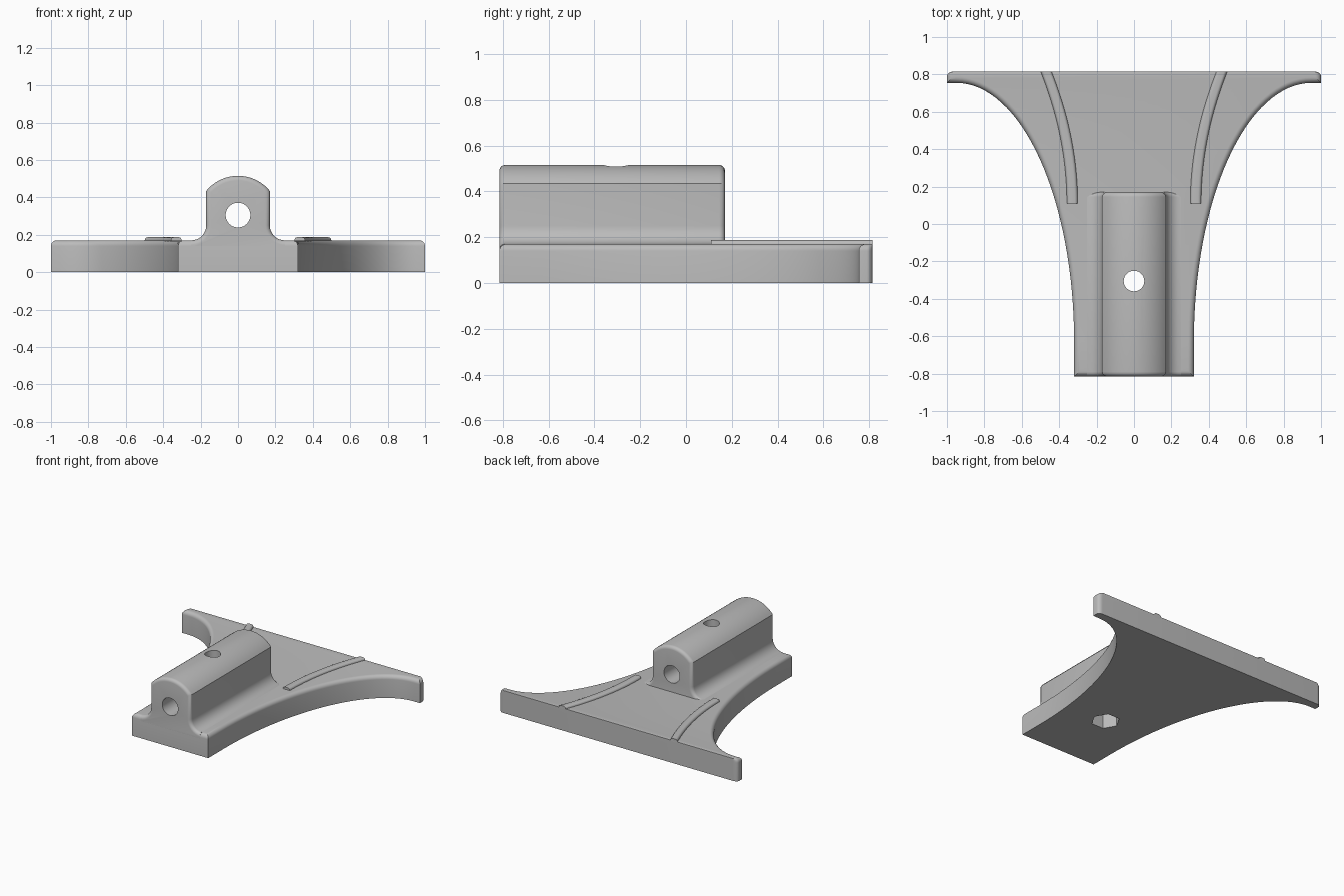
import bpy, bmesh
from math import sin, cos, asin, pi
from mathutils import Matrix

if "Cube" in bpy.data.objects:
    bpy.data.objects.remove(bpy.data.objects["Cube"], do_unlink=True)

grey = bpy.data.materials.new("plain grey")
grey.use_nodes = True
colour = (0.5, 0.5, 0.5, 1)
grey.diffuse_color = colour
grey.node_tree.nodes["Principled BSDF"].inputs["Base Color"].default_value = colour


def to_object(name, bm):
    bmesh.ops.recalc_face_normals(bm, faces=bm.faces[:])
    mesh = bpy.data.meshes.new(name)
    bm.to_mesh(mesh)
    bm.free()
    mesh.materials.append(grey)
    obj = bpy.data.objects.new(name, mesh)
    bpy.context.collection.objects.link(obj)
    return obj


def loft(name, rings):
    """Skin a row of closed rings and cap both ends."""
    bm = bmesh.new()
    rows = [[bm.verts.new(p) for p in ring] for ring in rings]
    n = len(rows[0])
    for a, b in zip(rows, rows[1:]):
        for i in range(n):
            j = (i + 1) % n
            bm.faces.new((a[i], a[j], b[j], b[i]))
    bm.faces.new(rows[0][::-1])
    bm.faces.new(rows[-1])
    return to_object(name, bm)


def mirrored(half):
    return half + [(-x, v) for x, v in reversed(half) if x > 1e-6]


def quarter(steps):
    return [i / steps * pi / 2 for i in range(steps + 1)]


def select_only(obj):
    bpy.ops.object.select_all(action='DESELECT')
    obj.select_set(True)
    bpy.context.view_layer.objects.active = obj


# Base plate: flared outline, with a rounded upper edge except at the back
FRONT, BACK, THICK = -0.815, 0.815, 0.17


def plate_outline(d):
    half = [(0.32 - d, FRONT + d)]
    half += [(0.95 - (0.63 + d) * cos(t), -0.63 + (1.385 + d) * sin(t)) for t in quarter(32)]
    half += [(1 - d, 0.755 + d)]
    half += [(0.965 + (0.035 - d) * cos(t), 0.79 + 0.025 * sin(t)) for t in quarter(6)]
    return mirrored(half)


edge = 0.03
levels = [(0, 0)] + [(edge * (1 - cos(t)), THICK - edge + edge * sin(t)) for t in quarter(6)]
plate = loft("base_plate", [[(x, y, z) for x, y in plate_outline(d)] for d, z in levels])


# Arched housing: filleted feet, upright sides, rounded ends
def housing_profile(d):
    half = [(0.25, 0.13)]
    half += [(0.25 - (0.08 + d) * sin(t), 0.25 - (0.08 + d) * cos(t)) for t in quarter(8)]
    radius = 0.22 - d
    spread = asin((0.17 - d) / radius)
    half += [(radius * sin(spread * (1 - i / 10)), 0.295 + radius * cos(spread * (1 - i / 10)))
             for i in range(11)]
    return mirrored(half)


end = 0.025
rounding = [(end * (1 - sin(t)), end * (1 - cos(t))) for t in quarter(5)]
sections = [(d, FRONT + s) for d, s in rounding]
sections += [(d, 0.17 - s) for d, s in reversed(rounding)]
housing = loft("housing", [[(x, y, z) for x, z in housing_profile(d)] for d, y in sections])


# Holes: long bore, vertical bolt hole, six-sided nut pocket underneath
def cutter(name, sides, radius, depth, place):
    bm = bmesh.new()
    bmesh.ops.create_cone(bm, cap_ends=True, segments=sides, radius1=radius,
                          radius2=radius, depth=depth, matrix=place)
    obj = to_object(name, bm)
    obj.hide_render = True
    return obj


bore = cutter("bore_cutter", 48, 0.066, 3,
              Matrix.Translation((0, 0, 0.305)) @ Matrix.Rotation(pi / 2, 4, 'X'))
bolt = cutter("bolt_cutter", 40, 0.055, 3, Matrix.Translation((0, -0.305, 0)))
nut = cutter("nut_cutter", 6, 0.1, 0.4,
             Matrix.Translation((0, -0.305, 0)) @ Matrix.Rotation(pi / 2, 4, 'Z'))

for target, tools in ((plate, (bolt, nut)), (housing, (bore, bolt, nut))):
    for tool in tools:
        mod = target.modifiers.new("hole", 'BOOLEAN')
        mod.operation = 'DIFFERENCE'
        mod.solver = 'EXACT'
        mod.object = tool
        select_only(target)
        bpy.ops.object.modifier_apply(modifier=mod.name)
for tool in (bore, bolt, nut):
    bpy.data.objects.remove(tool, do_unlink=True)


# Curved guide ribs on the plate
def rib(name, side):
    lip = 0.017
    half = [(0.029, 0.15)]
    half += [(0.029 - lip + lip * cos(t), THICK + lip * sin(t)) for t in quarter(5)]
    section = mirrored(half)
    rings = []
    for i in range(25):
        t = i / 24
        middle = 0.33 + 0.14 * t * t
        rings.append([(side * (middle + x), 0.11 + (BACK - 0.11) * t, z) for x, z in section])
    return loft(name, rings)


ribs = [rib("left_rib", 1), rib("right_rib", -1)]

for obj in [plate, housing] + ribs:
    select_only(obj)
    bpy.ops.object.shade_smooth_by_angle(angle=pi / 6)
